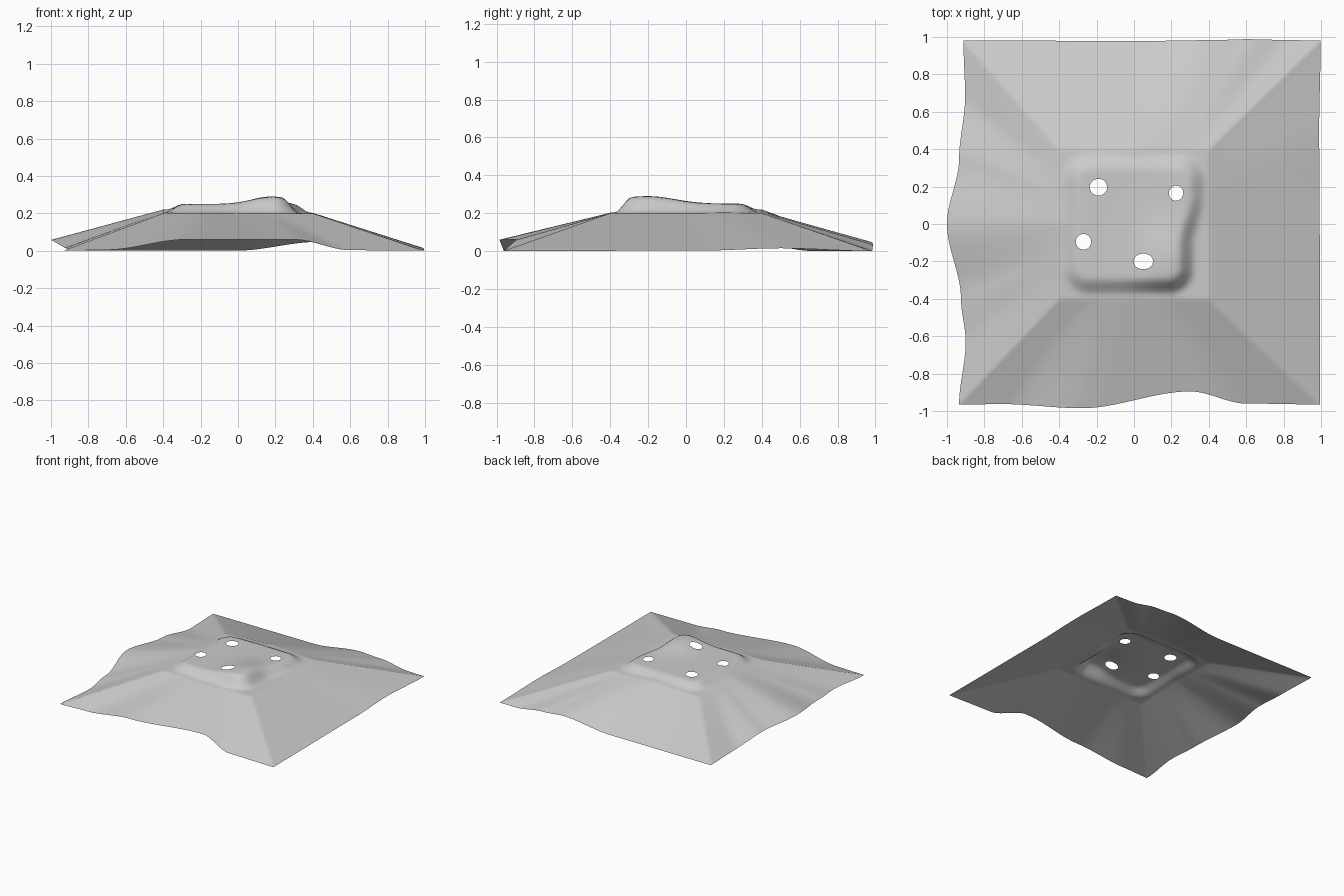
import bpy, bmesh, math

if "Cube" in bpy.data.objects:
    bpy.data.objects.remove(bpy.data.objects["Cube"])

N = 100          # grid cells per side
P = 0.4          # half width of the raised middle


def smooth(t):
    t = max(0.0, min(1.0, t))
    return t * t * (3 - 2 * t)


def curve(points, s):
    """Eased interpolation through (s, out, z) control points."""
    for a, b in zip(points, points[1:]):
        if s <= b[0]:
            k = smooth((s - a[0]) / (b[0] - a[0]))
            return [a[i] + (b[i] - a[i]) * k for i in (1, 2)]
    return list(points[-1][1:])


# Hem outlines: position along the side, distance outward, height
LEFT = [(-0.965, -0.935, 0), (-0.63, -0.90, 0.005), (-0.4, -0.925, 0.015),
        (0.0, -1.0, 0.058), (0.35, -0.935, 0.04), (0.68, -0.903, 0.0), (0.98, -0.912, 0)]
RIGHT = [(-0.965, 0.995, 0), (0.1, 0.993, 0.003), (0.5, 0.99, 0.015), (0.98, 0.998, 0)]
FRONT = [(-0.935, -0.965, 0), (-0.7, -0.963, 0.005), (-0.28, -0.985, 0.06),
         (0.3, -0.895, 0.06), (0.6, -0.96, 0.003), (0.995, -0.965, 0)]
BACK = [(-0.912, 0.982, 0), (0.0, 0.978, 0.001), (0.42, 0.983, 0.047),
        (0.6, 0.988, 0.035), (0.85, 0.983, 0.002), (0.998, 0.98, 0)]


def hem(u, v):
    """Point on the hem for a direction on the unit square."""
    if abs(u) >= abs(v):
        side = LEFT if u < 0 else RIGHT
        y = side[0][0] + (side[-1][0] - side[0][0]) * (v + 1) / 2
        x, z = curve(side, y)
    else:
        side = FRONT if v < 0 else BACK
        x = side[0][0] + (side[-1][0] - side[0][0]) * (u + 1) / 2
        y, z = curve(side, x)
    return x, y, z


def top_height(x, y):
    """Soft rounded cushion with a higher ridge at the front right."""
    w = max(0.0, min(1.0, (y - x) / 0.8 + 0.5))
    base = 0.2 + 0.02 * w * (1 - abs(x * y) / 0.16)
    xr = 0.335 + 0.055 * smooth((y + 0.1) / 0.25)
    x0, y0, r = -0.39, 0.385, 0.15
    dx = abs(x - (x0 + xr) / 2) - (xr - x0) / 2 + r
    dy = abs(y) - y0 + r
    d = math.hypot(max(dx, 0), max(dy, 0)) + min(max(dx, dy), 0) - r
    bump = 0.04 * math.exp(-((x - 0.18) / 0.15) ** 2
                           - ((y + 0.2) / (0.2 if y > -0.2 else 0.25)) ** 2)
    return base + (0.25 - base + bump) * smooth(-d / 0.1)


def point(u, v):
    m = max(abs(u), abs(v))
    if m <= P + 1e-6:
        return u, v, top_height(u, v)
    a = (u / m * P, v / m * P)
    a += (top_height(*a),)
    b = hem(u / m, v / m)
    t = (m - P) / (1 - P)
    return tuple(p + (q - p) * t for p, q in zip(a, b))


# Draped cloth sheet
bm = bmesh.new()
rows = [[bm.verts.new(point(2 * i / N - 1, 2 * j / N - 1)) for i in range(N + 1)]
        for j in range(N + 1)]
for j in range(N):
    for i in range(N):
        a, b, c, d = rows[j][i], rows[j][i + 1], rows[j + 1][i + 1], rows[j + 1][i]
        # split quads so that the diagonal follows the corner ridges
        if i == j:
            bm.faces.new((a, b, c))
            bm.faces.new((a, c, d))
        elif i + j == N - 1:
            bm.faces.new((a, b, d))
            bm.faces.new((b, c, d))
        else:
            bm.faces.new((a, b, c, d))

# Four small openings: centre and half sizes
HOLES = [(-0.19, 0.197, 0.047, 0.045), (0.225, 0.165, 0.039, 0.041),
         (-0.27, -0.095, 0.042, 0.042), (0.05, -0.2, 0.053, 0.042)]
for cx, cy, rx, ry in HOLES:
    def reach(p):
        return math.hypot((p.x - cx) / rx, (p.y - cy) / ry)
    gone = [f for f in bm.faces if reach(f.calc_center_median()) < 1]
    rim = {v for f in gone for v in f.verts if any(g not in gone for g in v.link_faces)}
    bmesh.ops.delete(bm, geom=gone, context='FACES')
    for v in rim:
        k = 1 / reach(v.co)
        v.co.x = cx + (v.co.x - cx) * k
        v.co.y = cy + (v.co.y - cy) * k
        v.co.z = top_height(v.co.x, v.co.y)

mesh = bpy.data.meshes.new("draped_cloth")
bm.to_mesh(mesh)
bm.free()
cloth = bpy.data.objects.new("draped_cloth", mesh)
bpy.context.collection.objects.link(cloth)
bpy.context.view_layer.objects.active = cloth
cloth.select_set(True)
bpy.ops.object.shade_smooth_by_angle(angle=math.radians(30))
